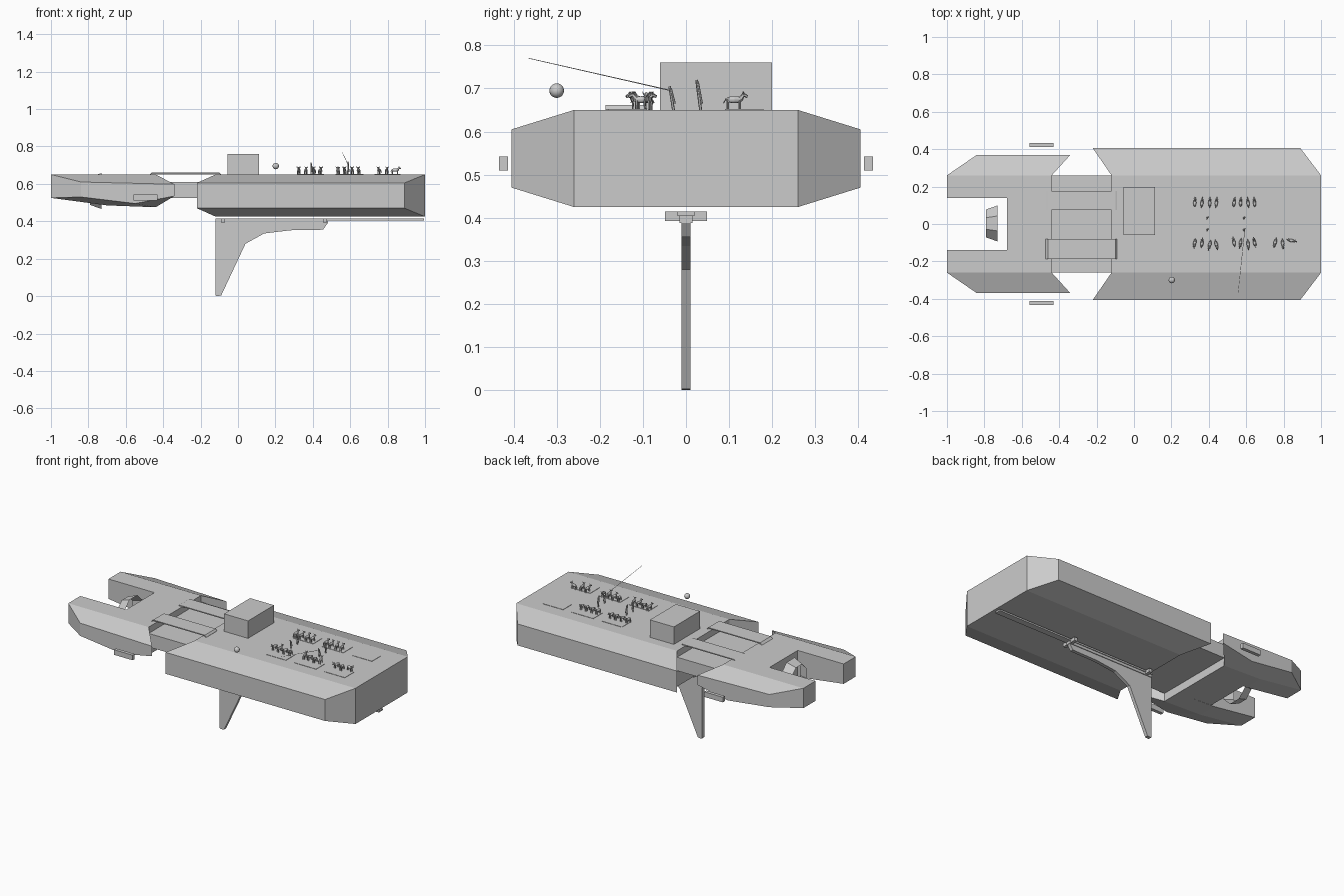
import bpy, bmesh, math, random
from mathutils import Vector, Matrix

if "Cube" in bpy.data.objects:
    bpy.data.objects.remove(bpy.data.objects["Cube"])

random.seed(4)
grey = bpy.data.materials.new("plain grey")
grey.diffuse_color = (0.6, 0.6, 0.6, 1)
grey.use_nodes = True
grey.node_tree.nodes["Principled BSDF"].inputs["Base Color"].default_value = grey.diffuse_color


def finish(name, bm):
    bmesh.ops.recalc_face_normals(bm, faces=bm.faces)
    me = bpy.data.meshes.new(name)
    bm.to_mesh(me)
    bm.free()
    me.materials.append(grey)
    ob = bpy.data.objects.new(name, me)
    bpy.context.collection.objects.link(ob)
    return ob


def loft(name, sections):
    """Skin a row of x-z outlines, each placed at its own y."""
    bm = bmesh.new()
    rings = [[bm.verts.new((x, y, z)) for x, z in pts] for y, pts in sections]
    for a, b in zip(rings, rings[1:]):
        for i in range(len(a)):
            j = (i + 1) % len(a)
            bm.faces.new((a[i], a[j], b[j], b[i]))
    bm.faces.new(rings[0])
    bm.faces.new(rings[-1])
    return finish(name, bm)


def add_box(bm, x0, x1, y0, y1, z0, z1):
    m = Matrix.Translation(((x0 + x1) / 2, (y0 + y1) / 2, (z0 + z1) / 2))
    m = m @ Matrix.Diagonal((x1 - x0, y1 - y0, z1 - z0, 1))
    bmesh.ops.create_cube(bm, size=1, matrix=m)


def box(name, *b):
    bm = bmesh.new()
    add_box(bm, *b)
    return finish(name, bm)


def add_rod(bm, a, b, r, r2=None, seg=6):
    a, b = Vector(a), Vector(b)
    m = Matrix.Translation((a + b) / 2) @ (b - a).to_track_quat('Z', 'Y').to_matrix().to_4x4()
    bmesh.ops.create_cone(bm, cap_ends=True, segments=seg, radius1=r,
                          radius2=r if r2 is None else r2, depth=(b - a).length, matrix=m)


def rect(x0, x1, z0, z1):
    return [(x0, z1), (x1, z1), (x1, z0), (x0, z0)]


# Front hull: wide slab with chamfered sides
outer, inner = rect(-0.22, 0.89, 0.47, 0.605), rect(-0.12, 1.0, 0.425, 0.65)
loft("front_hull", [(-0.405, outer), (-0.26, inner), (0.26, inner), (0.405, outer)])

# Rear hull: two pontoons and the block joining them
r_out = [(-0.84, 0.61), (-0.34, 0.598), (-0.34, 0.535), (-0.55, 0.495), (-0.84, 0.53)]
r_in = [(-1.0, 0.65), (-0.44, 0.65), (-0.44, 0.475), (-0.70, 0.485), (-1.0, 0.525)]
for s, side in ((1, "left"), (-1, "right")):
    loft(side + "_pontoon", [(s * 0.14, r_in), (s * 0.26, r_in), (s * 0.37, r_out)])
    box(side + "_side_pad", -0.56, -0.43, *sorted((s * 0.413, s * 0.434)), 0.51, 0.542)
loft("rear_block", [(y, [(-0.68, 0.65), (-0.44, 0.65), (-0.44, 0.475), (-0.68, 0.485)])
                    for y in (-0.14, 0.14)])

# Low link deck and two gangplanks over it
box("link_deck", -0.44, -0.12, -0.26, 0.26, 0.525, 0.61)
for name, y0, y1, z in (("right_gangplank", -0.187, -0.08, 0.662),
                        ("left_gangplank", 0.075, 0.177, 0.655)):
    prof = [(-0.475, 0.648), (-0.46, z), (-0.10, z), (-0.09, 0.651), (-0.09, 0.648),
            (-0.105, z - 0.006), (-0.455, z - 0.006)]
    loft(name, [(y0, prof), (y1, prof)])

# Tapered open nozzle in the stern gap
bm = bmesh.new()
bmesh.ops.create_cone(bm, cap_ends=False, segments=8, radius1=0.081, radius2=0.104, depth=0.06,
                      matrix=Matrix.Translation((-0.76, 0.003, 0.562))
                      @ Matrix.Rotation(math.pi / 2, 4, 'Y') @ Matrix.Rotation(math.pi / 8, 4, 'Z'))
finish("stern_nozzle", bm)

# Cabin and ball
box("cabin", -0.055, 0.112, -0.06, 0.199, 0.65, 0.76)
bm = bmesh.new()
bmesh.ops.create_uvsphere(bm, u_segments=16, v_segments=10, radius=0.017,
                          matrix=Matrix.Translation((0.202, -0.30, 0.695)))
for f in bm.faces:
    f.smooth = True
finish("ball", bm)

# Keel rail with brackets, and the fin hanging from it
box("keel_rail", -0.12, 0.995, -0.02, 0.02, 0.404, 0.414)
for i, x in enumerate((-0.09, 0.455)):
    box("rail_bracket_%d" % i, x, x + 0.02, -0.049, 0.049, 0.393, 0.415)
box("fin_cap", -0.12, 0.48, -0.015, 0.015, 0.388, 0.404)
fin = [(-0.12, 0.392), (-0.12, 0.005), (-0.115, 0.0), (-0.09, 0.003), (0.04, 0.28), (0.14, 0.335),
       (0.28, 0.352), (0.455, 0.355), (0.48, 0.392)]
loft("fin", [(-0.0105, fin), (0.0105, fin)])

# Thin floor mats under the animals
for s in (-1, 1):
    for i, (x0, x1) in enumerate(((0.32, 0.46), (0.52, 0.67), (0.73, 0.87))):
        box("floor_mat_%d_%d" % (s, i), x0, x1, *sorted((s * 0.09, s * 0.18)), 0.65, 0.652)


# Four-legged animal, facing +y before turning
def animal(name, x, y, turn):
    bm = bmesh.new()
    bmesh.ops.create_uvsphere(bm, u_segments=8, v_segments=6, radius=1,
                              matrix=Matrix.Translation((0, 0, 0.024))
                              @ Matrix.Diagonal((0.0085, 0.021, 0.008, 1)))
    for lx in (-0.005, 0.005):
        for ly in (-0.015, 0.013):
            add_rod(bm, (lx, ly, 0), (lx, ly, 0.022), 0.002, 0.003, 5)
        add_rod(bm, (lx, 0.022, 0.036), (lx * 1.8, 0.021, 0.043), 0.002, 0.0005, 4)
    add_rod(bm, (0, 0.014, 0.026), (0, 0.022, 0.036), 0.006, 0.004)
    add_rod(bm, (0, 0.018, 0.037), (0, 0.031, 0.031), 0.005, 0.003)
    add_rod(bm, (0, -0.019, 0.027), (0, -0.025, 0.016), 0.0012, 0.001, 4)
    ob = finish(name, bm)
    ob.location = (x, y, 0.65)
    ob.rotation_euler.z = turn


xs = (0.325, 0.363, 0.405, 0.44, 0.535, 0.57, 0.61, 0.645)
for i, x in enumerate(xs):
    animal("left_animal_%d" % i, x, 0.112, random.uniform(-0.15, 0.15))
for i, x in enumerate(xs + (0.755, 0.795)):
    animal("right_animal_%d" % i, x, -0.104 + random.uniform(-0.008, 0.008),
           math.pi * (i % 3 != 1) + random.uniform(-0.3, 0.3))
animal("loose_animal", 0.84, -0.088, -1.8)

# Slim leaning posts and the long line
for i, (x, y, h) in enumerate(((0.39, -0.033, 0.055), (0.39, 0.03, 0.065),
                               (0.587, -0.033, 0.055), (0.587, 0.03, 0.07))):
    bm = bmesh.new()
    add_rod(bm, (x, y + 0.004, 0.65), (x, y - 0.005, 0.65 + h), 0.0035, 0.003)
    add_rod(bm, (x + 0.006, y + 0.007, 0.665), (x + 0.004, y - 0.002, 0.65 + h * 0.9), 0.0025)
    finish("post_%d" % i, bm)
bm = bmesh.new()
add_rod(bm, (0.592, -0.035, 0.695), (0.557, -0.365, 0.77), 0.0014, 0.0008, 5)
finish("long_line", bm)
